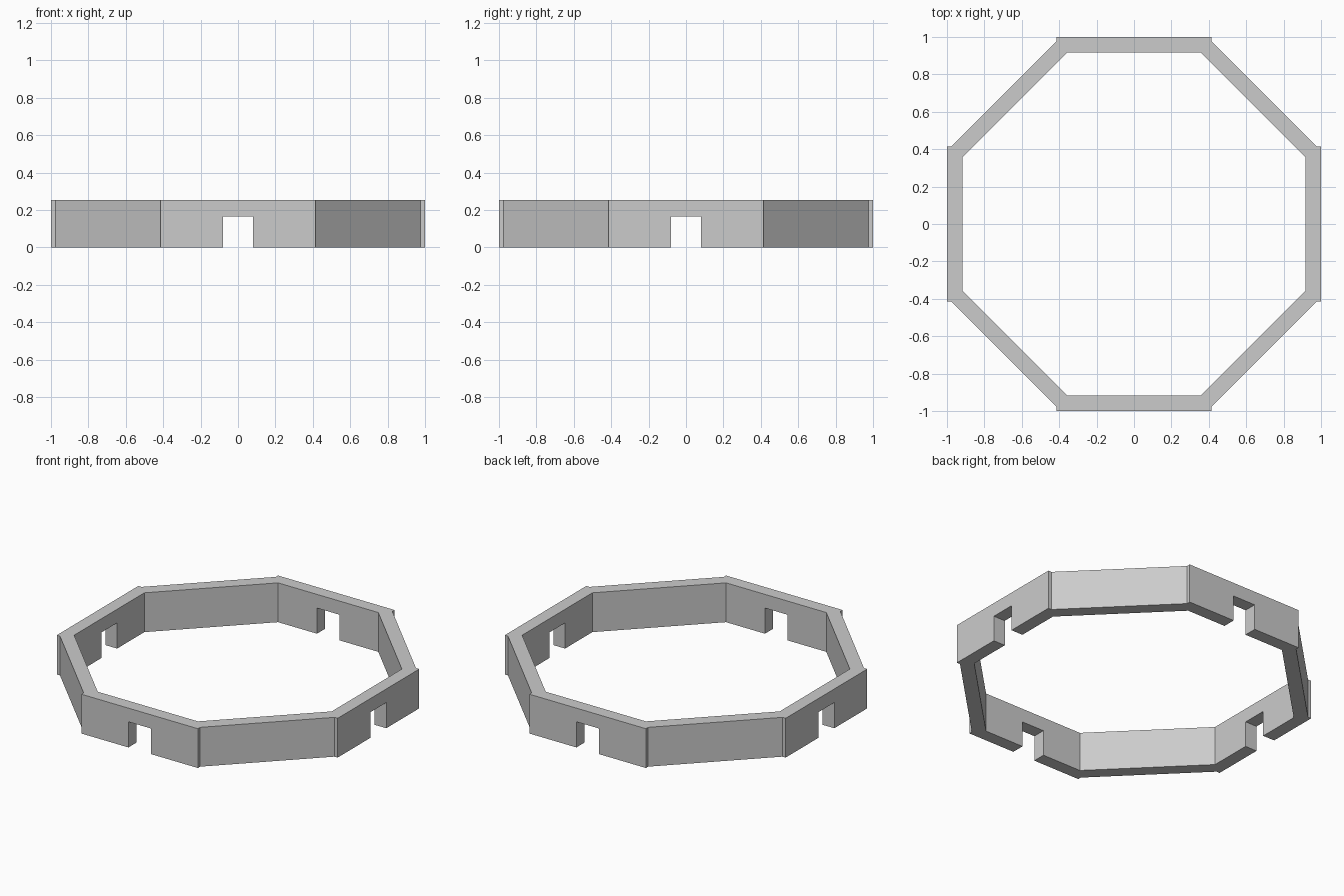
import bpy, bmesh
from mathutils import Matrix, Vector
from math import pi

if "Cube" in bpy.data.objects:
    bpy.data.objects.remove(bpy.data.objects["Cube"])

HEIGHT = 0.253
NOTCH_HALF, NOTCH_TOP = 0.08, 0.165

# Plan of one straight wall: stepped outer ends, mitred inner corners
OUTER = [(-0.415, 0.977), (-0.415, 1.0), (0.415, 1.0), (0.415, 0.977)]
INNER = [(0.357, 0.917), (-0.357, 0.917)]


def turned(points, k):
    rot = Matrix.Rotation(-k * pi / 2, 3, 'Z')
    return [rot @ Vector((x, y, 0)) for x, y in points]


# Octagonal ring: four straight walls joined by four diagonal walls
bm = bmesh.new()
walls = [[bm.verts.new(p) for p in turned(OUTER + INNER, k)] for k in range(4)]
for k, wall in enumerate(walls):
    nxt = walls[(k + 1) % 4]
    bm.faces.new(wall)
    bm.faces.new((wall[3], nxt[0], nxt[5], wall[4]))
res = bmesh.ops.extrude_face_region(bm, geom=bm.faces[:])
top = [g for g in res["geom"] if isinstance(g, bmesh.types.BMVert)]
bmesh.ops.translate(bm, verts=top, vec=(0, 0, HEIGHT))
bmesh.ops.recalc_face_normals(bm, faces=bm.faces[:])
mesh = bpy.data.meshes.new("octagonal_ring")
bm.to_mesh(mesh)
bm.free()
ring = bpy.data.objects.new("octagonal_ring", mesh)
bpy.context.collection.objects.link(ring)

# Doorway notches: one long cutter per axis opens two facing walls
for name, size in (("notch_cutter_x", (3, NOTCH_HALF * 2)),
                   ("notch_cutter_y", (NOTCH_HALF * 2, 3))):
    bpy.ops.mesh.primitive_cube_add(size=1, location=(0, 0, NOTCH_TOP - 0.25))
    cutter = bpy.context.object
    cutter.name = name
    cutter.scale = (size[0], size[1], 0.5)
    cutter.hide_render = True
    mod = ring.modifiers.new("notch", 'BOOLEAN')
    mod.operation, mod.solver, mod.object = 'DIFFERENCE', 'EXACT', cutter
    bpy.context.view_layer.objects.active = ring
    bpy.ops.object.modifier_apply(modifier=mod.name)
    bpy.data.objects.remove(cutter)
